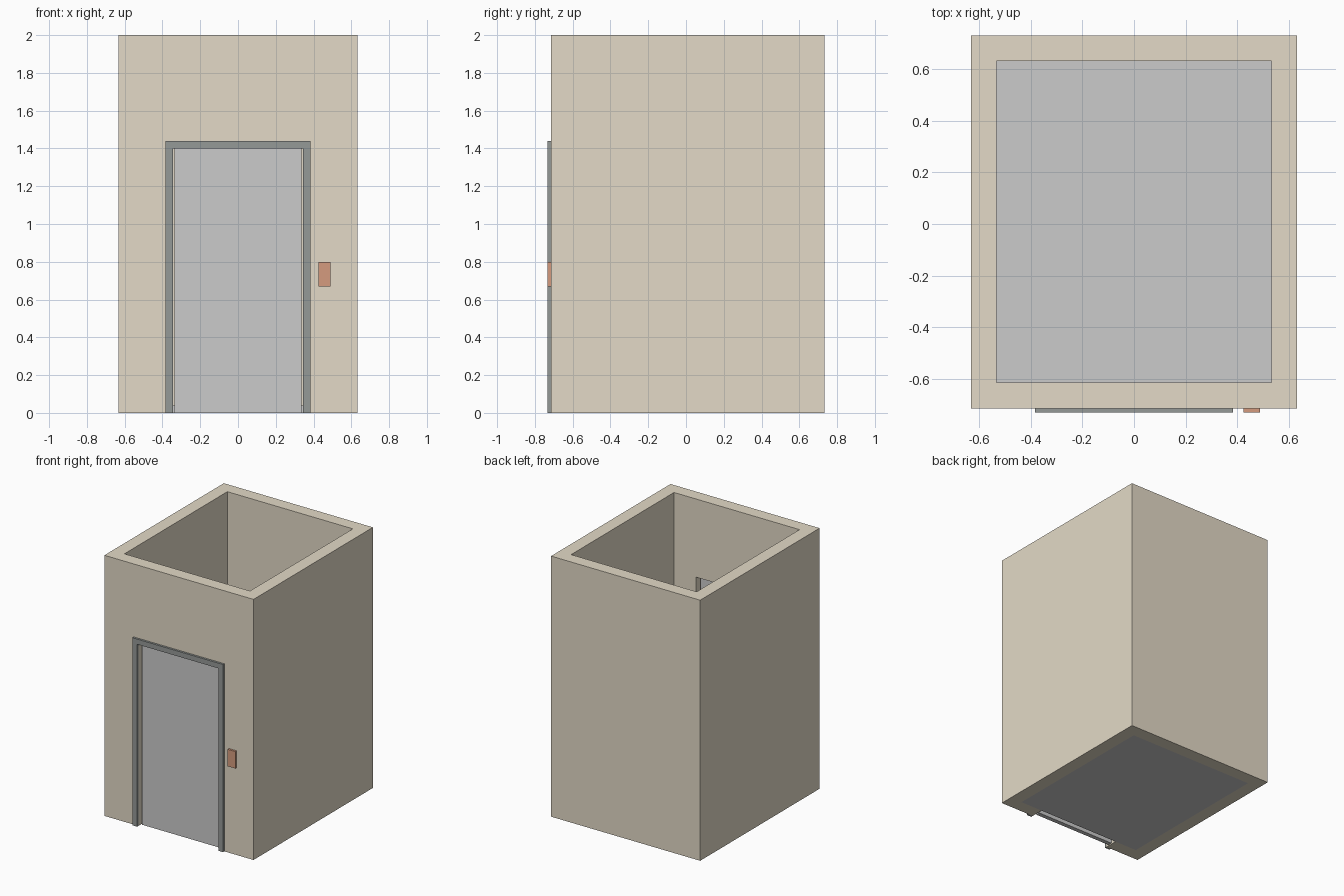
import bpy

if "Cube" in bpy.data.objects:
    bpy.data.objects.remove(bpy.data.objects["Cube"])


def material(name, rgb):
    m = bpy.data.materials.new(name)
    m.diffuse_color = (*rgb, 1)
    m.use_nodes = True
    m.node_tree.nodes["Principled BSDF"].inputs["Base Color"].default_value = m.diffuse_color
    return m


def box(name, x, y, z, mat=None):
    """Axis-aligned box from (min, max) ranges."""
    mid = [(a + b) / 2 for a, b in (x, y, z)]
    bpy.ops.mesh.primitive_cube_add(size=1, location=mid)
    o = bpy.context.object
    o.name = name
    o.scale = [b - a for a, b in (x, y, z)]
    bpy.ops.object.transform_apply(location=False, rotation=False, scale=True)
    if mat:
        o.data.materials.append(mat)
    return o


def cut(target, cutter):
    """Subtract the cutter, then discard it."""
    cutter.hide_render = True
    mod = target.modifiers.new("cut", 'BOOLEAN')
    mod.operation = 'DIFFERENCE'
    mod.solver = 'EXACT'
    mod.object = cutter
    bpy.context.view_layer.objects.active = target
    bpy.ops.object.modifier_apply(modifier=mod.name)
    bpy.data.objects.remove(cutter)


tan = material("plaster", (0.77, 0.70, 0.57))
dark = material("dark_metal", (0.30, 0.32, 0.31))
rust = material("rust_red", (0.66, 0.33, 0.21))
steel = material("steel", (0.55, 0.58, 0.56))

HW, FRONT, BACK, T = 0.633, -0.716, 0.732, 0.1   # shaft half width, faces, wall
OUT = -0.732                                     # face of the raised trim
DOOR_W, FRAME_W, DOOR_H, FRAME_H = 0.345, 0.385, 1.40, 1.44

# Open shaft with a doorway down to the ground
shaft = box("shaft_walls", (-HW, HW), (FRONT, BACK), (0, 2), tan)
cut(shaft, box("well_cutter", (-HW + T, HW - T), (FRONT + T, BACK - T), (-0.1, 2.1)))
cut(shaft, box("doorway_cutter", (-DOOR_W, DOOR_W), (FRONT - 0.1, FRONT + T + 0.1), (-0.1, DOOR_H)))

# Floor slab
box("floor_slab", (-HW + T, HW - T), (FRONT + T, BACK - T), (0, 0.04), steel)

# Door leaf set in the middle of the wall thickness
box("door_panel", (-0.335, 0.335), (-0.685, -0.652), (0, DOOR_H), steel)

# Raised frame around the doorway
frame = box("door_frame", (-FRAME_W, FRAME_W), (OUT, FRONT), (0, FRAME_H), dark)
cut(frame, box("frame_cutter", (-DOOR_W, DOOR_W), (OUT - 0.1, FRONT + 0.1), (-0.1, DOOR_H)))

# Call button plate
box("call_plate", (0.425, 0.49), (OUT, FRONT), (0.67, 0.80), rust)
